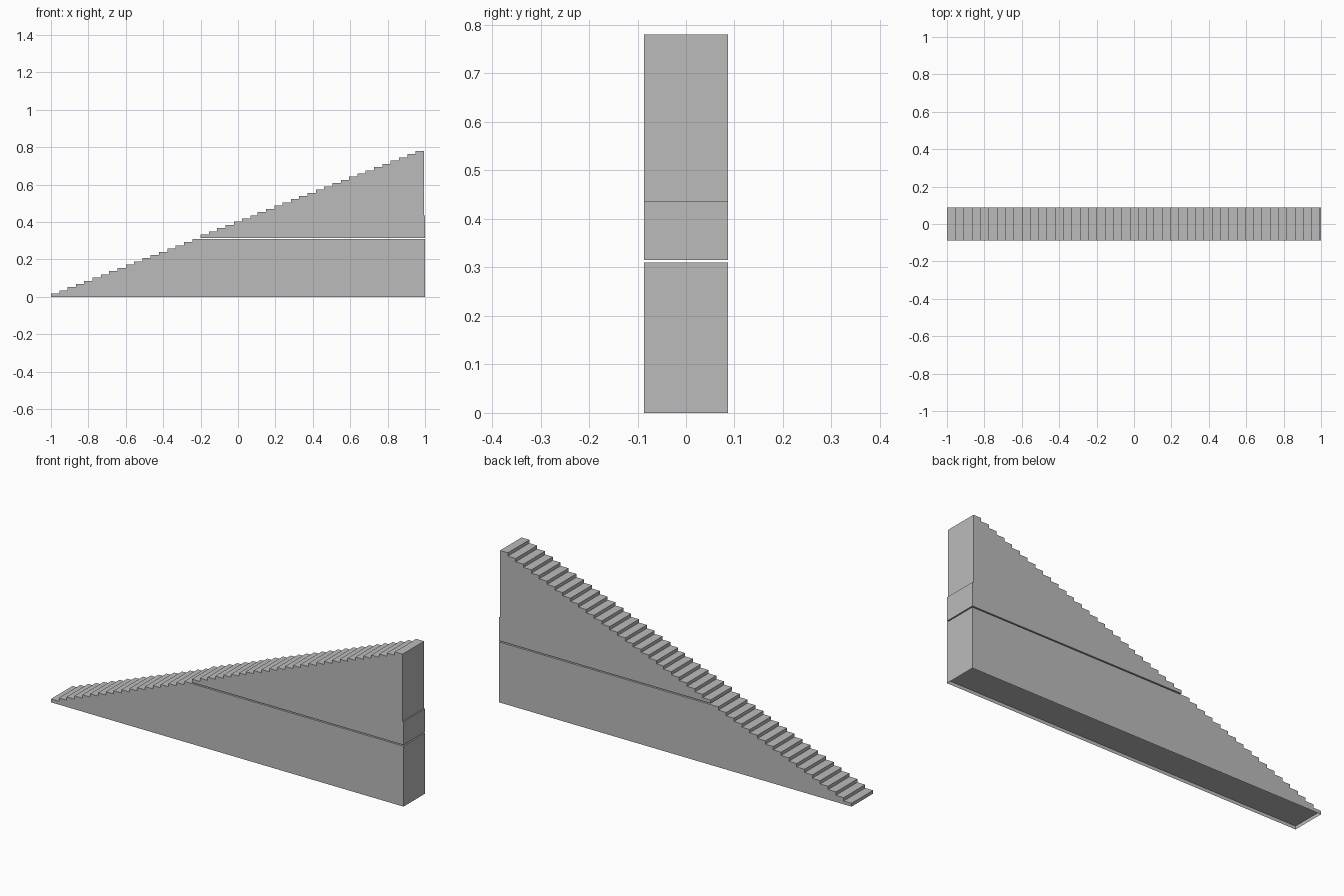
import bpy, bmesh
from mathutils import Vector

cube = bpy.data.objects.get("Cube")
if cube:
    bpy.data.objects.remove(cube, do_unlink=True)

STEPS = 45
RUN = 2 / STEPS
RISE = 0.0172
HALF_WIDTH = 0.087
GAP_STEP, GAP = 18, 0.006       # narrow slit between lower and upper flight
SHIFT_STEP, SHIFT = 25, 0.006   # upper slabs sit slightly back

stone = bpy.data.materials.new("stone grey")
stone.use_nodes = True
colour = (0.5, 0.5, 0.5, 1)
stone.diffuse_color = colour
stone.node_tree.nodes["Principled BSDF"].inputs["Base Color"].default_value = colour


def slab(name, x0, x1, z0, z1, open_below=False):
    """A flat step slab running back to the tall end."""
    bm = bmesh.new()
    bmesh.ops.create_cube(bm, size=1)
    size = Vector((x1 - x0, 2 * HALF_WIDTH, z1 - z0))
    bmesh.ops.scale(bm, vec=size, verts=bm.verts)
    bmesh.ops.translate(bm, vec=((x0 + x1) / 2, 0, (z0 + z1) / 2), verts=bm.verts)
    if open_below:
        bm.normal_update()
        under = [f for f in bm.faces if f.normal.z < -0.5]
        bmesh.ops.delete(bm, geom=under, context='FACES_ONLY')
    mesh = bpy.data.meshes.new(name)
    bm.to_mesh(mesh)
    bm.free()
    mesh.materials.append(stone)
    bpy.context.collection.objects.link(bpy.data.objects.new(name, mesh))


# Stacked slabs, each one tread shorter than the slab below; the base is hollow
for i in range(STEPS):
    z = i * RISE + (GAP if i >= GAP_STEP else 0)
    dx = SHIFT if i >= SHIFT_STEP else 0
    slab(f"step_{i + 1}", -1 + i * RUN - dx, 1 - dx, z, z + RISE, open_below=(i == 0))
